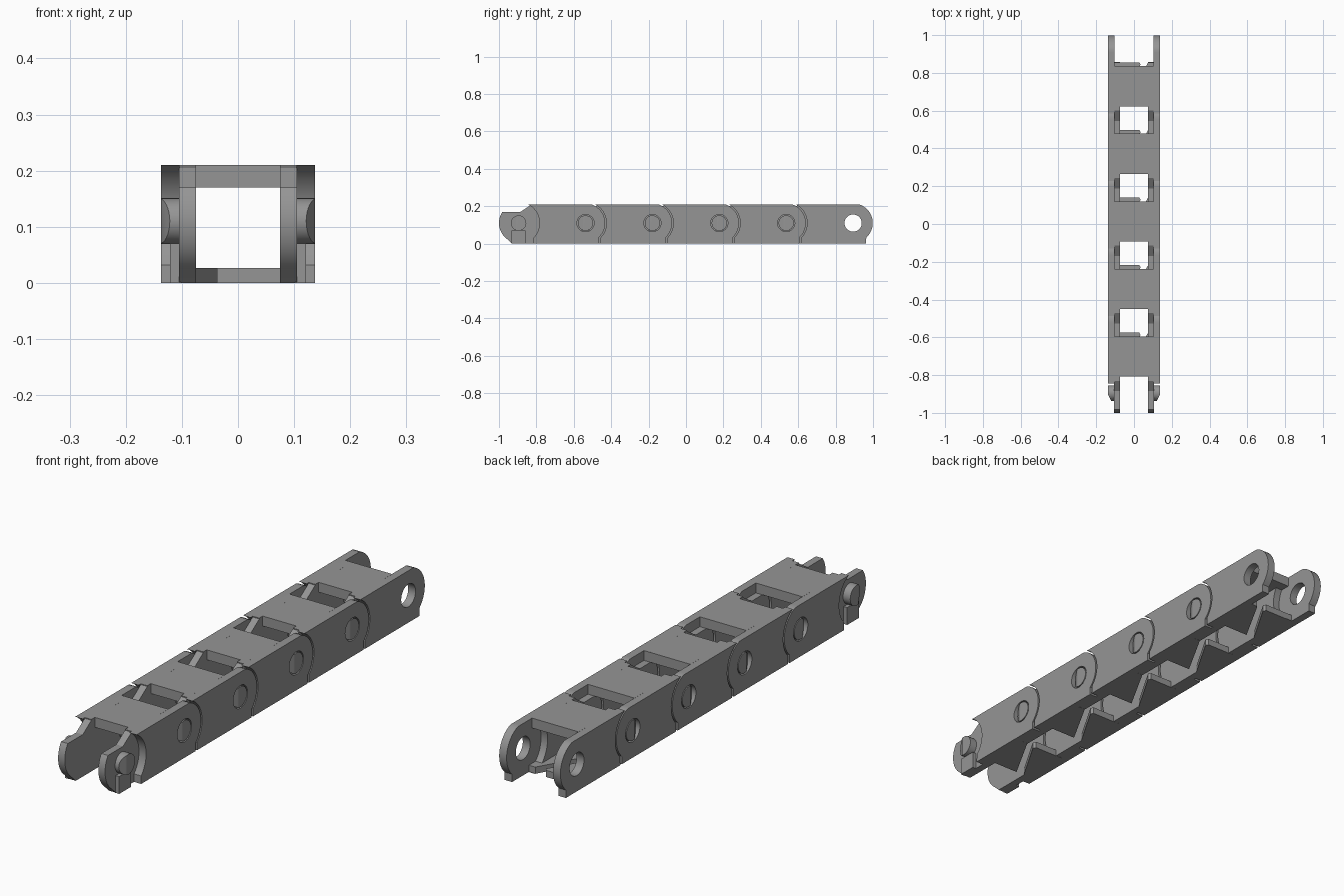
import bpy, bmesh, math
from mathutils import Matrix

if "Cube" in bpy.data.objects:
    bpy.data.objects.remove(bpy.data.objects["Cube"])

PITCH, LINKS, ZC = 0.3577, 5, 0.11
FIRST = -0.895            # y of the first pivot
HALF, WALL, INNER, TOP = 0.137, 0.104, 0.075, 0.21

grey = bpy.data.materials.new("plastic_grey")
grey.diffuse_color = (0.3, 0.3, 0.3, 1)
grey.use_nodes = True
grey.node_tree.nodes["Principled BSDF"].inputs["Base Color"].default_value = grey.diffuse_color


def arc(cy, cz, r, a0, a1, n=16):
    return [(cy + r * math.cos(math.radians(a0 + (a1 - a0) * i / n)),
             cz + r * math.sin(math.radians(a0 + (a1 - a0) * i / n)))
            for i in range(n + 1)]


def slab(loops, depth, matrix):
    """Filled 2D outline (further loops are holes), extruded, as a mesh."""
    cu = bpy.data.curves.new("outline", 'CURVE')
    cu.dimensions, cu.fill_mode, cu.extrude = '2D', 'BOTH', depth / 2
    for pts in loops:
        s = cu.splines.new('POLY')
        s.points.add(len(pts) - 1)
        for p, c in zip(s.points, pts):
            p.co = (c[0], c[1], 0, 1)
        s.use_cyclic_u = True
    ob = bpy.data.objects.new("outline", cu)
    bpy.context.collection.objects.link(ob)
    dg = bpy.context.evaluated_depsgraph_get()
    me = bpy.data.meshes.new_from_object(ob.evaluated_get(dg))
    bpy.data.objects.remove(ob)
    me.transform(matrix)
    return finish(me)


def finish(me):
    bm = bmesh.new()
    bm.from_mesh(me)
    bmesh.ops.remove_doubles(bm, verts=bm.verts, dist=1e-5)
    bmesh.ops.recalc_face_normals(bm, faces=bm.faces)
    bm.to_mesh(me)
    bm.free()
    me.materials.clear()
    me.materials.append(grey)
    return me


def side_slab(loops, x0, x1):
    # outline drawn in (y, z), thickness along x
    m = Matrix(((0, 0, 1, (x0 + x1) / 2), (1, 0, 0, 0), (0, 1, 0, 0), (0, 0, 0, 1)))
    return slab(loops, x1 - x0, m)


def flat_slab(pts, z0, z1):
    return slab([pts], z1 - z0, Matrix.Translation((0, 0, (z0 + z1) / 2)))


def mirrored(me):
    m = me.copy()
    m.transform(Matrix.Scale(-1, 4, (1, 0, 0)))
    return finish(m)


# outer side plate: concave front, round back with a hole and a small foot
outer_front = arc(0, ZC, 0.112, 63, -44)
outer_back = arc(PITCH, ZC, 0.105, -48, 72)
outer = side_slab([[(0.05, TOP)] + outer_front + [(0.08, 0), (PITCH + 0.07, 0)]
                   + outer_back + [(PITCH + 0.015, TOP)],
                   arc(PITCH, ZC, 0.046, 0, 348.75, 31)], WALL, HALF)

# inner side plate: rounded tongue in front, concave back
inner = side_slab([[(-0.035, 0)] + arc(0, ZC, 0.105, 232, 145)
                   + [(0.01, 0.17), (0.07, TOP)]
                   + arc(PITCH, ZC, 0.1156, 120, 252)], INNER, WALL + 0.001)

# snap pin with a slanted lead-in on its outer face
bm = bmesh.new()
bmesh.ops.create_cone(bm, cap_ends=True, segments=32, radius1=0.041, radius2=0.041,
                      depth=0.04, matrix=Matrix.Translation((0.117, 0, ZC))
                      @ Matrix.Rotation(math.pi / 2, 4, 'Y'))
cut = bmesh.ops.bisect_plane(bm, geom=bm.verts[:] + bm.edges[:] + bm.faces[:],
                             plane_co=(HALF, -0.01, ZC), plane_no=(0.9, -0.45, 0),
                             clear_outer=True)
bmesh.ops.holes_fill(bm, edges=[e for e in bm.edges if e.is_boundary])
pin = bpy.data.meshes.new("pin")
bm.to_mesh(pin)
bm.free()
finish(pin)

# guide rib under the pin
rib = side_slab([[(-0.037, 0), (0.037, 0), (0.037, 0.07), (-0.037, 0.07)]],
                WALL - 0.002, 0.121)

# cover bar across the top
cover = flat_slab([(-WALL - 0.001, 0.065), (-INNER, 0.065), (-INNER, 0.087),
                   (INNER, 0.087), (INNER, 0.065), (WALL + 0.001, 0.065),
                   (WALL + 0.001, 0.3), (-WALL - 0.001, 0.3)], 0.17, TOP)

# two floor flaps with a diagonal slit between them
YF, YB = 0.12, 0.32
flap_left = flat_slab([(-WALL, YF), (-INNER, YF), (0.035, YB - 0.012),
                       (0.028, YB), (-WALL, YB)], 0, 0.027)
flap_right = flat_slab([(-0.037, YF), (WALL, YF), (WALL, YB), (INNER, YB)], 0, 0.027)

parts = {"cover_bar": cover, "floor_flap_left": flap_left, "floor_flap_right": flap_right}
for name, me in (("outer_plate", outer), ("inner_plate", inner),
                 ("snap_pin", pin), ("guide_rib", rib)):
    parts[name + "_right"] = me
    parts[name + "_left"] = mirrored(me)

# repeat the link along the chain
bpy.ops.object.select_all(action='DESELECT')
for i in range(LINKS):
    for name, me in parts.items():
        ob = bpy.data.objects.new(f"{name}_{i + 1}", me.copy())
        ob.location.y = FIRST + i * PITCH
        bpy.context.collection.objects.link(ob)
        ob.select_set(True)
        bpy.context.view_layer.objects.active = ob
bpy.ops.object.shade_smooth_by_angle(angle=math.radians(30))
